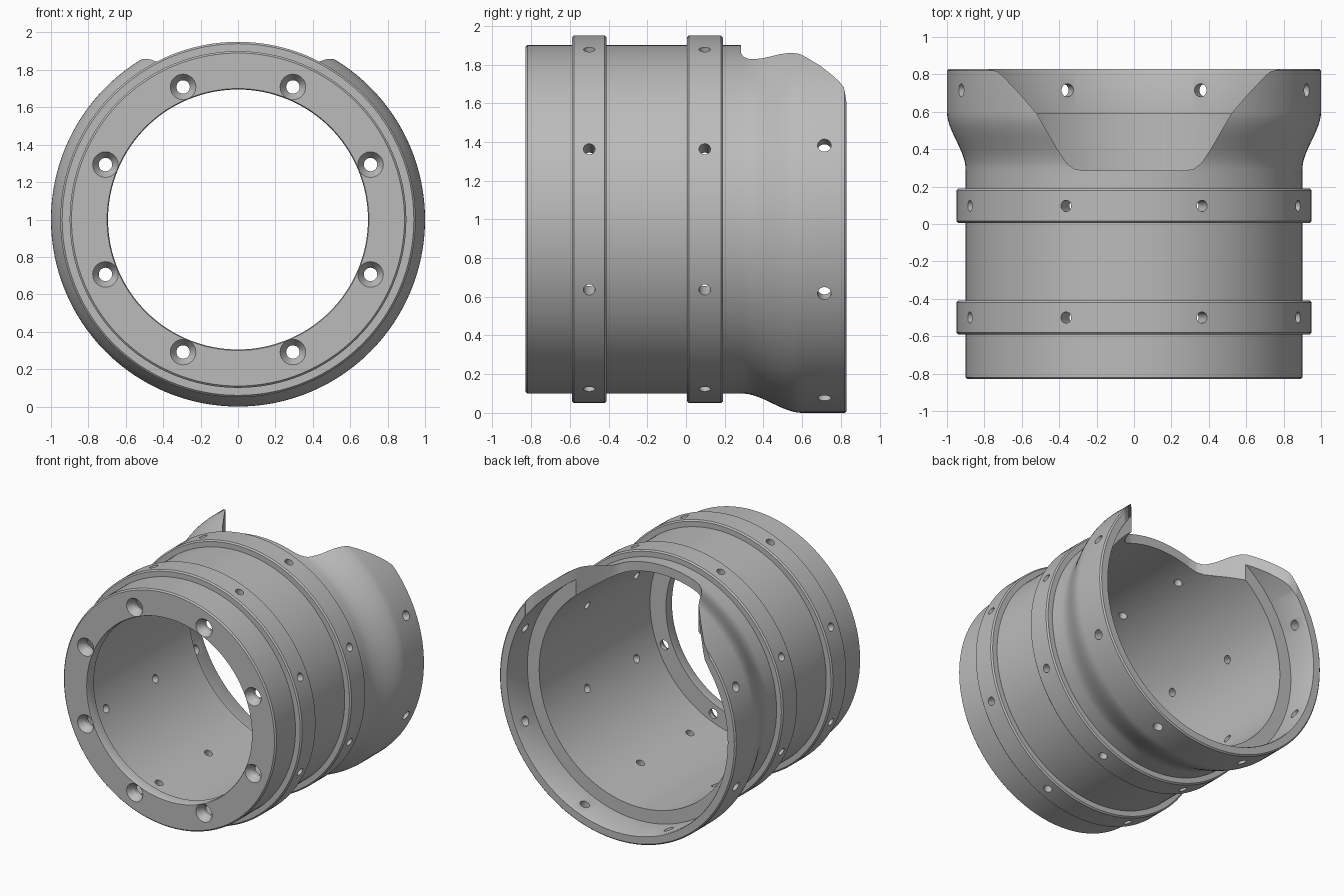
import bpy, bmesh, math
from mathutils import Matrix, Vector

if "Cube" in bpy.data.objects:
    bpy.data.objects.remove(bpy.data.objects["Cube"], do_unlink=True)

AXIS_Z = 1.0
FRONT, BACK = -0.83, 0.83
BODY_R, BAND_R, FLARE_R = 0.90, 0.95, 1.0
BEVEL = 0.01

grey = bpy.data.materials.new("plain grey")
grey.use_nodes = True
grey.diffuse_color = (0.5, 0.5, 0.5, 1)
grey.node_tree.nodes["Principled BSDF"].inputs["Base Color"].default_value = (0.5, 0.5, 0.5, 1)


def make_object(name, bm):
    bmesh.ops.recalc_face_normals(bm, faces=bm.faces)
    mesh = bpy.data.meshes.new(name)
    bm.to_mesh(mesh)
    bm.free()
    mesh.materials.append(grey)
    obj = bpy.data.objects.new(name, mesh)
    bpy.context.collection.objects.link(obj)
    return obj


def lathe(name, profile, segments):
    """Turn a closed (radius, y) profile around the tube axis."""
    bm = bmesh.new()
    rings = []
    for i in range(segments):
        a = math.tau * i / segments
        rings.append([bm.verts.new((r * math.sin(a), y, AXIS_Z + r * math.cos(a)))
                      for r, y in profile])
    n = len(profile)
    for i in range(segments):
        p, q = rings[i], rings[(i + 1) % segments]
        for j in range(n):
            k = (j + 1) % n
            bm.faces.new((p[j], p[k], q[k], q[j]))
    return make_object(name, bm)


def band(start, end):
    """Raised band with chamfered edges."""
    return [(BODY_R, start), (BAND_R - BEVEL, start), (BAND_R, start + BEVEL),
            (BAND_R, end - BEVEL), (BAND_R - BEVEL, end), (BODY_R, end)]


def ring_angles():
    return [math.tau * (i + 0.5) / 8 for i in range(8)]


def add_cone(bm, centre, direction, r1, r2, depth):
    turn = Vector((0, 0, 1)).rotation_difference(direction).to_matrix().to_4x4()
    bmesh.ops.create_cone(bm, cap_ends=True, segments=24, radius1=r1, radius2=r2,
                          depth=depth, matrix=Matrix.Translation(centre) @ turn)


def cut(target, cutter):
    cutter.hide_render = True
    mod = target.modifiers.new("cut", 'BOOLEAN')
    mod.operation = 'DIFFERENCE'
    mod.solver = 'EXACT'
    mod.object = cutter
    bpy.context.view_layer.objects.active = target
    bpy.ops.object.modifier_apply(modifier=mod.name)
    bpy.data.objects.remove(cutter, do_unlink=True)


# Outside of the sleeve: two bands, then a smooth flare to the back rim
profile = [(0.695, FRONT + BEVEL), (0.70, FRONT), (BODY_R - BEVEL, FRONT), (BODY_R, FRONT + BEVEL)]
profile += band(-0.59, -0.41) + band(0.005, 0.19)
STEPS = 14
for i in range(STEPS + 1):
    t = i / STEPS
    ease = t * t * (3 - 2 * t)
    profile.append((BODY_R + (FLARE_R - BODY_R) * ease, 0.29 + 0.31 * t))
profile += [(FLARE_R, BACK - BEVEL), (FLARE_R - BEVEL, BACK)]
# Inside: rim recess, shelf, bore and front flange
profile += [(0.935, BACK), (0.93, BACK - BEVEL), (0.93, 0.59), (0.83, 0.59),
            (0.83, -0.75), (0.695, -0.75)]
sleeve = lathe("flared_sleeve", profile, 128)

# Notch in the top of the flare
half = [(0.27, 0.285), (0.32, 0.295), (0.36, 0.325), (0.41, 0.40), (0.52, 0.59),
        (0.61, 0.695), (0.70, 0.79), (0.73, 0.815), (0.78, 0.828), (0.80, 0.9)]
outline = half + [(-x, y) for x, y in reversed(half)]
bm = bmesh.new()
base = bm.faces.new([bm.verts.new((x, y, 1.2)) for x, y in outline])
top = bmesh.ops.extrude_face_region(bm, geom=[base])["geom"]
bmesh.ops.translate(bm, vec=(0, 0, 1), verts=[v for v in top if isinstance(v, bmesh.types.BMVert)])
cut(sleeve, make_object("notch_cutter", bm))

# Radial holes through the bands and the flare
bm = bmesh.new()
for y, radius in ((-0.5, 0.03), (0.097, 0.03), (0.715, 0.035)):
    for a in ring_angles():
        d = Vector((math.sin(a), 0, math.cos(a)))
        add_cone(bm, d * 0.93 + Vector((0, y, AXIS_Z)), d, radius, radius, 0.4)
cut(sleeve, make_object("radial_hole_cutter", bm))

# Countersunk screw holes in the front flange
for name, r1, r2, y, depth in (("countersink_cutter", 0.075, 0.036, -0.81, 0.06),
                               ("screw_hole_cutter", 0.036, 0.036, -0.79, 0.2)):
    bm = bmesh.new()
    for a in ring_angles():
        centre = Vector((0.767 * math.sin(a), y, AXIS_Z + 0.767 * math.cos(a)))
        add_cone(bm, centre, Vector((0, 1, 0)), r1, r2, depth)
    cut(sleeve, make_object(name, bm))

# Smooth shading with crisp edges
bpy.ops.object.select_all(action='DESELECT')
sleeve.select_set(True)
bpy.context.view_layer.objects.active = sleeve
bpy.ops.object.shade_smooth_by_angle(angle=math.radians(30))
